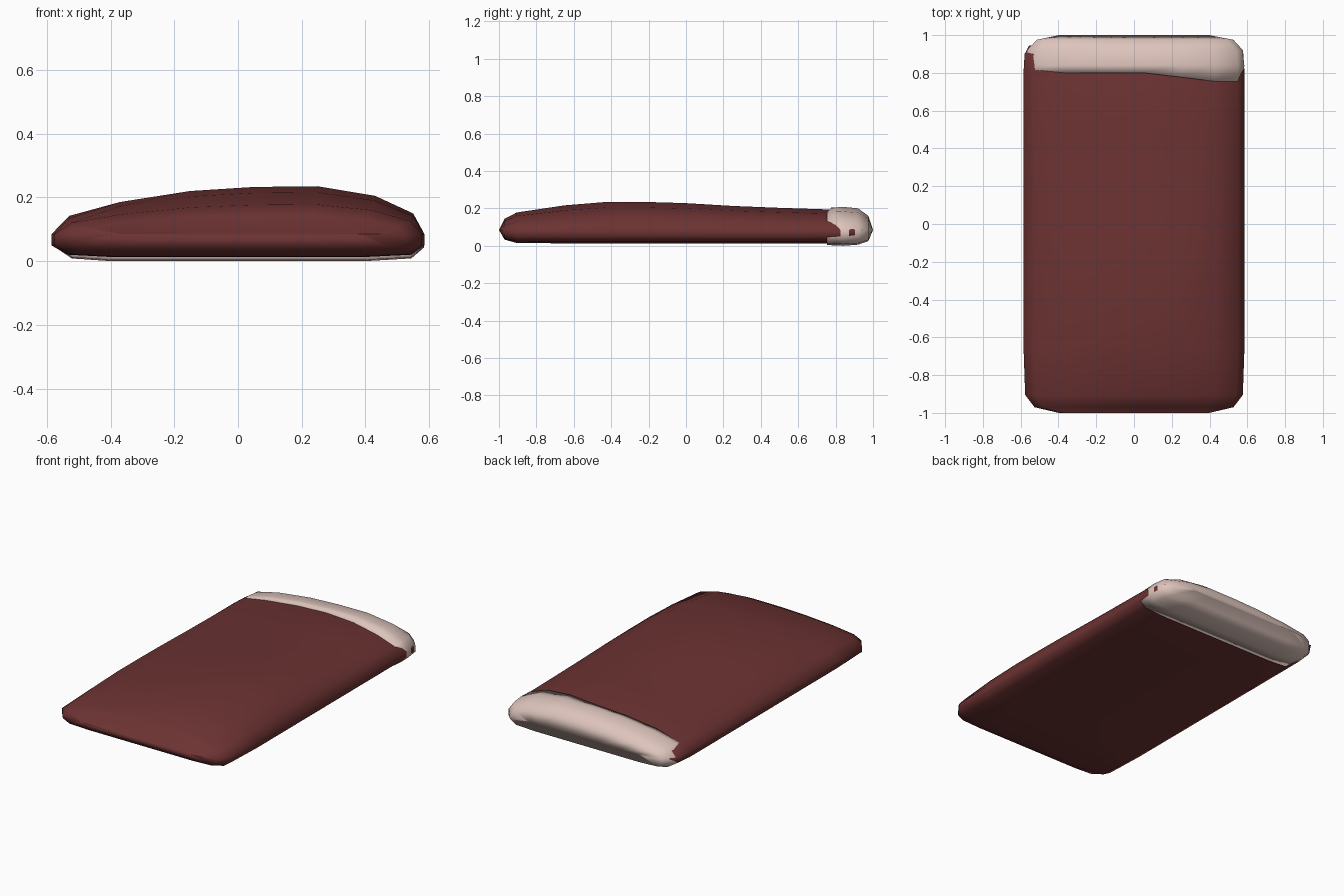
import bpy
import bmesh

if "Cube" in bpy.data.objects:
    bpy.data.objects.remove(bpy.data.objects["Cube"])

MID = 0.085

# Cross-section: (x, height above or below the rim), normalised by side
TOP = [(-0.585, 0), (-0.53, 0.38), (-0.37, 0.67), (-0.15, 0.9), (0.05, 0.985),
       (0.25, 1), (0.43, 0.8), (0.55, 0.43), (0.585, 0)]
BOTTOM = [(0.585, -0.5), (0.545, -0.9), (0.4, -1), (0, -1), (-0.4, -1),
          (-0.535, -0.9), (-0.585, -0.5)]


def material(name, colour):
    mat = bpy.data.materials.new(name)
    mat.use_nodes = True
    mat.diffuse_color = (*colour, 1)
    mat.node_tree.nodes["Principled BSDF"].inputs["Base Color"].default_value = (*colour, 1)
    return mat


def loft(name, stations, mat, place=lambda x, y, z, i: (x, y, z)):
    """Skin the cross-section along y; stations are (y, width, rise, drop)."""
    bm = bmesh.new()
    rings = []
    for i, (y, width, rise, drop) in enumerate(stations):
        ring = []
        for x, h in TOP + BOTTOM:
            z = MID + h * (rise if h > 0 else drop)
            ring.append(bm.verts.new(place(x * width, y, z, i)))
        rings.append(ring)
    count = len(rings[0])
    for a, b in zip(rings, rings[1:]):
        for j in range(count):
            k = (j + 1) % count
            bm.faces.new((a[j], a[k], b[k], b[j]))
    bm.faces.new(rings[0])
    bm.faces.new(rings[-1])
    bmesh.ops.remove_doubles(bm, verts=bm.verts, dist=0.0005)
    bmesh.ops.recalc_face_normals(bm, faces=bm.faces)
    for face in bm.faces:
        face.smooth = True
    mesh = bpy.data.meshes.new(name)
    bm.to_mesh(mesh)
    bm.free()
    mesh.materials.append(mat)
    obj = bpy.data.objects.new(name, mesh)
    bpy.context.collection.objects.link(obj)
    return obj


def fold_edge(x, y, z, i):
    """Slant the upper front edge and leave the left-hand rim uncovered."""
    if i < 2 and z > MID + 0.001:
        y += 0.045 * min(1, max(0, (0.42 - x) / 0.35))
        y += 0.015 if x < -0.5 else 0
    if x < -0.5:
        x += 0.012
    return x, y, z


# Blanket: long padded body, thickest towards the front
blanket = loft("blanket", [
    (-1, 0.68, 0, 0), (-0.97, 0.9, 0.06, 0.052), (-0.905, 0.985, 0.093, 0.07),
    (-0.65, 1, 0.131, 0.072), (-0.42, 1, 0.15, 0.072), (-0.2, 1, 0.149, 0.072),
    (0, 1, 0.143, 0.072), (0.25, 1, 0.128, 0.072), (0.5, 1, 0.118, 0.072),
    (0.8, 1, 0.108, 0.072), (0.9, 0.99, 0.085, 0.06), (0.945, 0.95, 0, 0),
], material("dark red cloth", (0.15, 0.032, 0.032)))

# Folded sheet: pale cuff wrapped over the back end
sheet = loft("folded_sheet", [
    (0.758, 0.96, 0.09, 0.06), (0.755, 0.995, 0.119, 0.081),
    (0.84, 0.998, 0.123, 0.085), (0.92, 0.985, 0.115, 0.079),
    (0.975, 0.9, 0.075, 0.06), (1, 0.68, 0, 0),
], material("pale pink cloth", (0.72, 0.55, 0.5)), fold_edge)
